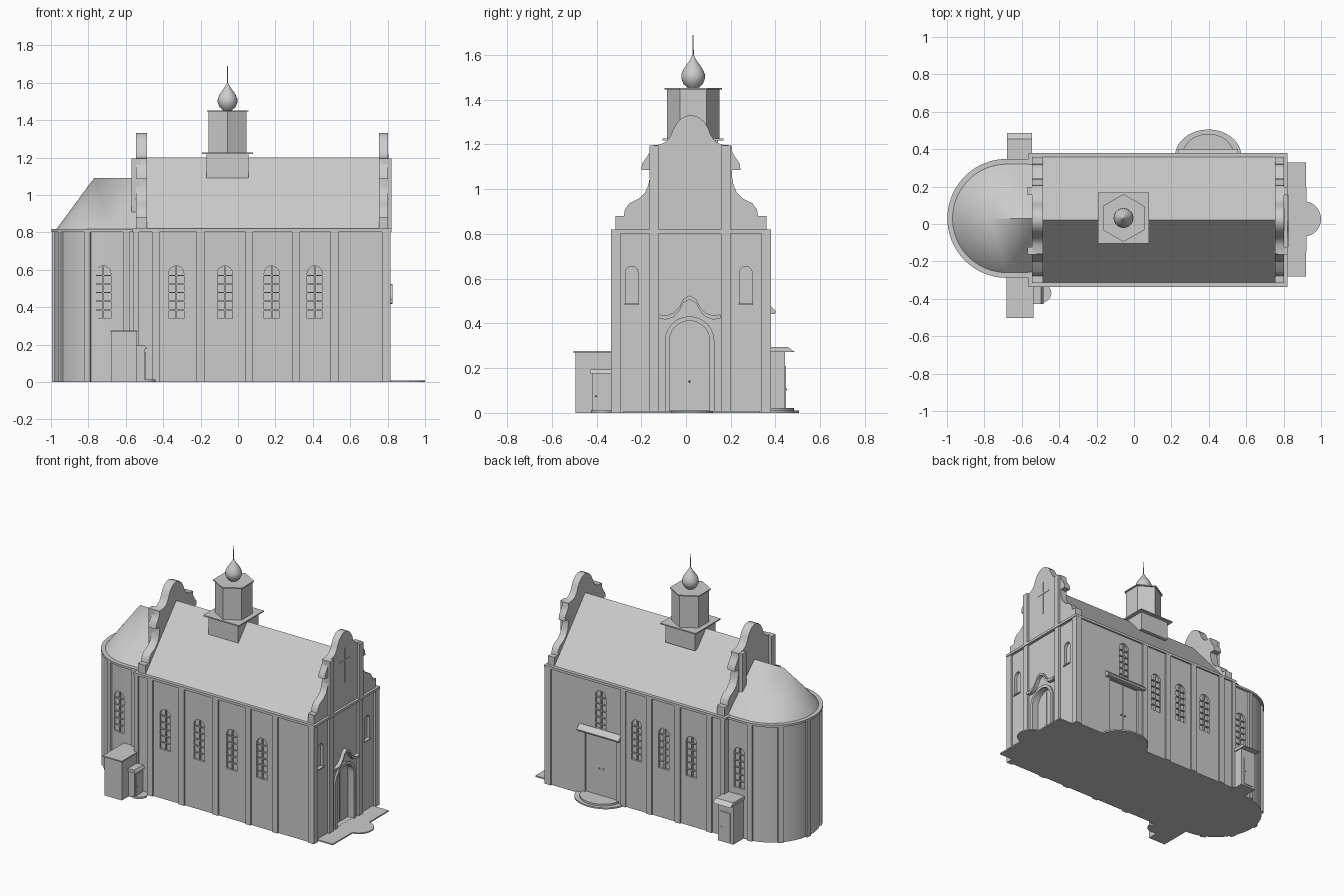
import bpy, bmesh, math
from mathutils import Vector

if "Cube" in bpy.data.objects:
    bpy.data.objects.remove(bpy.data.objects["Cube"])

stone = bpy.data.materials.new("stone_grey")
stone.use_nodes = True
GREY = (0.6, 0.6, 0.6, 1)
stone.diffuse_color = GREY
stone.node_tree.nodes["Principled BSDF"].inputs["Base Color"].default_value = GREY
parts = []


def finish(name, bm):
    bmesh.ops.recalc_face_normals(bm, faces=bm.faces)
    mesh = bpy.data.meshes.new(name)
    bm.to_mesh(mesh)
    bm.free()
    mesh.materials.append(stone)
    obj = bpy.data.objects.new(name, mesh)
    bpy.context.scene.collection.objects.link(obj)
    parts.append(obj)
    return obj


def prism(name, pts, axis, a, b):
    """Extrude a flat outline along an axis from a to b."""
    place = {"x": lambda p, t: (t, p[0], p[1]),
             "y": lambda p, t: (p[0], t, p[1]),
             "z": lambda p, t: (p[0], p[1], t)}[axis]
    bm = bmesh.new()
    face = bm.faces.new([bm.verts.new(place(p, a)) for p in pts])
    ext = bmesh.ops.extrude_face_region(bm, geom=[face])
    shift = Vector(place((0, 0), b - a))
    bmesh.ops.translate(bm, vec=shift, verts=[v for v in ext["geom"] if isinstance(v, bmesh.types.BMVert)])
    return finish(name, bm)


def box(name, x0, x1, y0, y1, z0, z1):
    return prism(name, [(x0, y0), (x1, y0), (x1, y1), (x0, y1)], "z", z0, z1)


def lathe(name, pts, x, y, steps=24):
    bm = bmesh.new()
    vs = [bm.verts.new((x + r, y, z)) for r, z in pts]
    edges = [bm.edges.new(e) for e in zip(vs, vs[1:])]
    bmesh.ops.spin(bm, geom=vs + edges, cent=(x, y, 0), axis=(0, 0, 1), angle=math.tau, steps=steps)
    bmesh.ops.remove_doubles(bm, verts=bm.verts, dist=0.0005)
    return finish(name, bm)


def arc(cx, cy, rx, ry, a0, a1, n):
    angs = [math.radians(a0 + (a1 - a0) * i / n) for i in range(n + 1)]
    return [(cx + rx * math.cos(a), cy + ry * math.sin(a)) for a in angs]


def arch(c, half, z0, z1):
    return [(c + half, z0)] + arc(c, z1 - half, half, half, 0, 180, 12) + [(c - half, z0)]


def cut(target, cutters):
    """Carve the cutters out of the target and discard them."""
    for c in cutters:
        c.hide_render = True
        mod = target.modifiers.new("cut", "BOOLEAN")
        mod.operation, mod.solver, mod.object = "DIFFERENCE", "EXACT", c
    dg = bpy.context.evaluated_depsgraph_get()
    mesh = bpy.data.meshes.new_from_object(target.evaluated_get(dg))
    target.modifiers.clear()
    target.data = mesh
    for c in cutters:
        parts.remove(c)
        bpy.data.objects.remove(c)


YC = 0.022   # nave centre line
AX, AY = -0.68, 0.03   # apse centre


def apse_outline(r):
    return [(-0.5, AY + r)] + arc(AX, AY, r, r, 90, 270, 40) + [(-0.5, AY - r)]


# Main walls
nave = box("nave_walls", -0.55, 0.80, YC - 0.347, YC + 0.347, 0, 0.81)
apse = prism("apse_walls", apse_outline(0.302), "z", 0, 0.81)
box("nave_cornice", -0.565, 0.82, YC - 0.358, YC + 0.358, 0.803, 0.82)
prism("apse_cornice", apse_outline(0.318), "z", 0.803, 0.818)

# Roofs
prism("nave_roof", [(YC - 0.335, 0.82), (YC + 0.335, 0.82), (YC, 1.2)], "x", -0.53, 0.78)
bm = bmesh.new()
for x, y in apse_outline(0.29):
    bm.verts.new((x, y, 0.818))
for x in (-0.77, -0.5):
    bm.verts.new((x, AY, 1.09))
bmesh.ops.convex_hull(bm, input=bm.verts)
finish("apse_roof", bm)

# Arched windows with glazing bars on both long sides
FRONT, BACK = YC - 0.347, YC + 0.347
windows = [(x, 0.34, FRONT, -1, nave) for x in (-0.33, -0.07, 0.18, 0.41)]
windows += [(x, 0.34, BACK, 1, nave) for x in (-0.3, -0.09, 0.12)]
windows += [(0.395, 0.47, BACK, 1, nave), (-0.72, 0.34, AY - 0.3, -1, apse), (-0.64, 0.34, AY + 0.302, 1, apse)]
cutters = {nave: [], apse: []}
for x, z, y, side, wall in windows:
    inner = y - side * 0.014
    cutters[wall].append(prism("window_cutter", arch(x, 0.04, z, z + 0.28), "y", inner, y + side * 0.05))
    bar = sorted((inner - side * 0.005, y - side * 0.003))
    box("window_mullion", x - 0.004, x + 0.004, *bar, z, z + 0.278)
    for i in range(1, 6):
        h = z + i * 0.046
        box("window_bar", x - 0.04, x + 0.04, *bar, h - 0.003, h + 0.003)

# Openings of the entrance end and the side door
for y in (-0.243, 0.267):
    cutters[nave].append(prism("niche_cutter", arch(y, 0.028, 0.49, 0.655), "x", 0.78, 0.9))
    box("niche_sill", 0.79, 0.808, y - 0.033, y + 0.033, 0.483, 0.49)
cutters[nave].append(prism("portal_cutter", arch(0.016, 0.09, 0.01, 0.412), "x", 0.765, 0.9))
cutters[nave].append(box("side_door_cutter", 0.275, 0.515, BACK - 0.015, 0.5, 0.02, 0.44))
for wall, tools in cutters.items():
    cut(wall, tools)

# Pilasters along the nave
for x in (-0.44, -0.2, 0.06, 0.31, 0.515):
    box("front_pilaster", x - 0.021, x + 0.021, FRONT - 0.01, FRONT + 0.01, 0, 0.805)
for x in (-0.44, -0.2, 0.02, 0.22):
    box("back_pilaster", x - 0.021, x + 0.021, BACK - 0.01, BACK + 0.01, 0, 0.805)
for side in (-1, 1):
    y0, y1 = sorted((YC + side * 0.357, YC + side * 0.315))
    box("corner_pilaster", 0.77, 0.815, y0, y1, 0, 0.805)
    box("rear_corner_pilaster", -0.56, -0.53, y0, y1, 0, 0.805)
    yp = YC - 0.005 + side * 0.16
    box("facade_pilaster", 0.78, 0.815, yp - 0.021, yp + 0.021, 0, 0.805)
    box("front_gable_pilaster", 0.77, 0.82, yp - 0.021, yp + 0.021, 0.82, 1.196)
    box("rear_gable_pilaster", -0.57, -0.52, yp - 0.021, yp + 0.021, 0.82, 1.196)

# Pilasters around the apse
for deg in (98, 135, 172, 209, 246):
    p = box("apse_pilaster", -0.01, 0.314, -0.018, 0.018, 0, 0.805)
    p.rotation_euler.z = math.radians(deg)
    p.location = (AX, AY, 0)
box("apse_side_pilaster", -0.615, -0.58, AY - 0.314, AY - 0.28, 0, 0.805)

# Scrolled gables
half = [(.337, .815), (.337, .88), (.3, .88), (.295, .91), (.275, .937), (.232, .958),
        (.205, .985), (.19, 1.02), (.183, 1.06), (.183, 1.085), (.222, 1.085), (.218, 1.115),
        (.2, 1.14), (.185, 1.165), (.183, 1.195), (.135, 1.2), (.11, 1.213), (.09, 1.24),
        (.078, 1.27), (.062, 1.298), (.038, 1.32), (.012, 1.33)]
outline = [(YC + y, z) for y, z in half] + [(YC - y, z) for y, z in reversed(half)]
prism("front_gable", outline, "x", 0.755, 0.803)
prism("rear_gable", outline, "x", -0.545, -0.487)
box("gable_cross_upright", 0.80, 0.805, YC - 0.004, YC + 0.004, 0.98, 1.22)
box("gable_cross_arm", 0.80, 0.805, YC - 0.06, YC + 0.06, 1.13, 1.138)

# Entrance portal
outer, inner = arch(0.016, 0.111, 0, 0.432), arch(0.016, 0.09, 0, 0.412)
prism("portal_frame", outer + inner[::-1], "x", 0.78, 0.812)
top = [(-.122, .44), (-.09, .435), (-.055, .447), (-.03, .475), (-.012, .51), (.016, .525)]
top += [(0.032 - y, z) for y, z in reversed(top[:-1])]
prism("portal_moulding", top + [(y, z - 0.018) for y, z in reversed(top)], "x", 0.79, 0.825)
box("portal_door_seam", 0.76, 0.768, 0.014, 0.018, 0.01, 0.4)
lathe("portal_knob", [(0, .135), (.006, .14), (0, .145)], 0.772, 0.016, 10)
pad = [(0.8, -0.28), (0.92, -0.28)] + arc(0.905, 0.027, 0.095, 0.095, -80, 80, 20) + [(0.92, 0.33), (0.8, 0.33)]
prism("entrance_pavement", pad, "z", 0, 0.009)

# Side door with canopy and round steps
box("side_door_seam", 0.393, 0.397, BACK - 0.02, BACK - 0.011, 0.02, 0.43)
for x in (0.38, 0.41):
    lathe("side_door_knob", [(0, .2), (.007, .207), (0, .214)], x, BACK - 0.01, 10)
prism("side_door_canopy", [(0.35, 0.485), (0.372, 0.485), (0.402, 0.455), (0.398, 0.443), (0.35, 0.443)], "x", 0.235, 0.555)
prism("lower_step", arc(0.397, 0.36, 0.178, 0.145, 0, 180, 28), "z", 0, 0.01)
prism("upper_step", arc(0.397, 0.36, 0.14, 0.122, 0, 180, 28), "z", 0, 0.022)

# Front annex with small rounded porch
box("front_annex", -0.677, -0.543, -0.493, -0.25, 0, 0.268)
box("front_annex_roof", -0.683, -0.536, -0.502, -0.25, 0.268, 0.276)
box("porch", -0.55, -0.497, -0.42, -0.32, 0, 0.175)
prism("porch_roof", [(-0.55, 0.175), (-0.485, 0.175), (-0.497, 0.195), (-0.55, 0.195)], "y", -0.427, -0.32)
box("porch_door", -0.5, -0.493, -0.41, -0.35, 0.012, 0.16)
lathe("porch_knob", [(0, .07), (.005, .075), (0, .08)], -0.492, -0.402, 8)
prism("porch_step", arc(-0.51, -0.37, 0.068, 0.055, -90, 90, 16), "z", 0, 0.012)

# Back annex
box("back_annex", -0.672, -0.553, 0.28, 0.443, 0, 0.272)
prism("back_annex_roof", [(0.28, 0.295), (0.455, 0.295), (0.487, 0.272), (0.28, 0.272)], "x", -0.68, -0.546)
box("back_annex_door", -0.65, -0.575, 0.44, 0.448, 0.012, 0.21)
lathe("back_annex_knob", [(0, .1), (.005, .105), (0, .11)], -0.585, 0.449, 8)

# Roof turret with onion finial
TX, TY = -0.056, 0.032
box("turret_base", TX - 0.112, TX + 0.112, TY - 0.112, TY + 0.112, 1.09, 1.22)
box("turret_ledge", TX - 0.136, TX + 0.136, TY - 0.136, TY + 0.136, 1.218, 1.226)
prism("turret", arc(TX, TY, 0.118, 0.118, 30, 330, 5), "z", 1.22, 1.447)
prism("turret_roof", arc(TX, TY, 0.128, 0.128, 30, 330, 5), "z", 1.445, 1.452)
lathe("onion", [(0, 1.448), (.025, 1.453), (.043, 1.47), (.053, 1.495), (.052, 1.515), (.042, 1.538),
                (.028, 1.558), (.014, 1.578), (.005, 1.595), (0, 1.6)], TX, TY)
lathe("spire", [(0, 1.59), (.003, 1.59), (.002, 1.69), (0, 1.69)], TX, TY, 8)

# Smooth curved surfaces, keep edges crisp
bpy.ops.object.select_all(action="DESELECT")
for obj in parts:
    obj.select_set(True)
bpy.context.view_layer.objects.active = parts[0]
bpy.ops.object.shade_smooth_by_angle(angle=math.radians(30))
